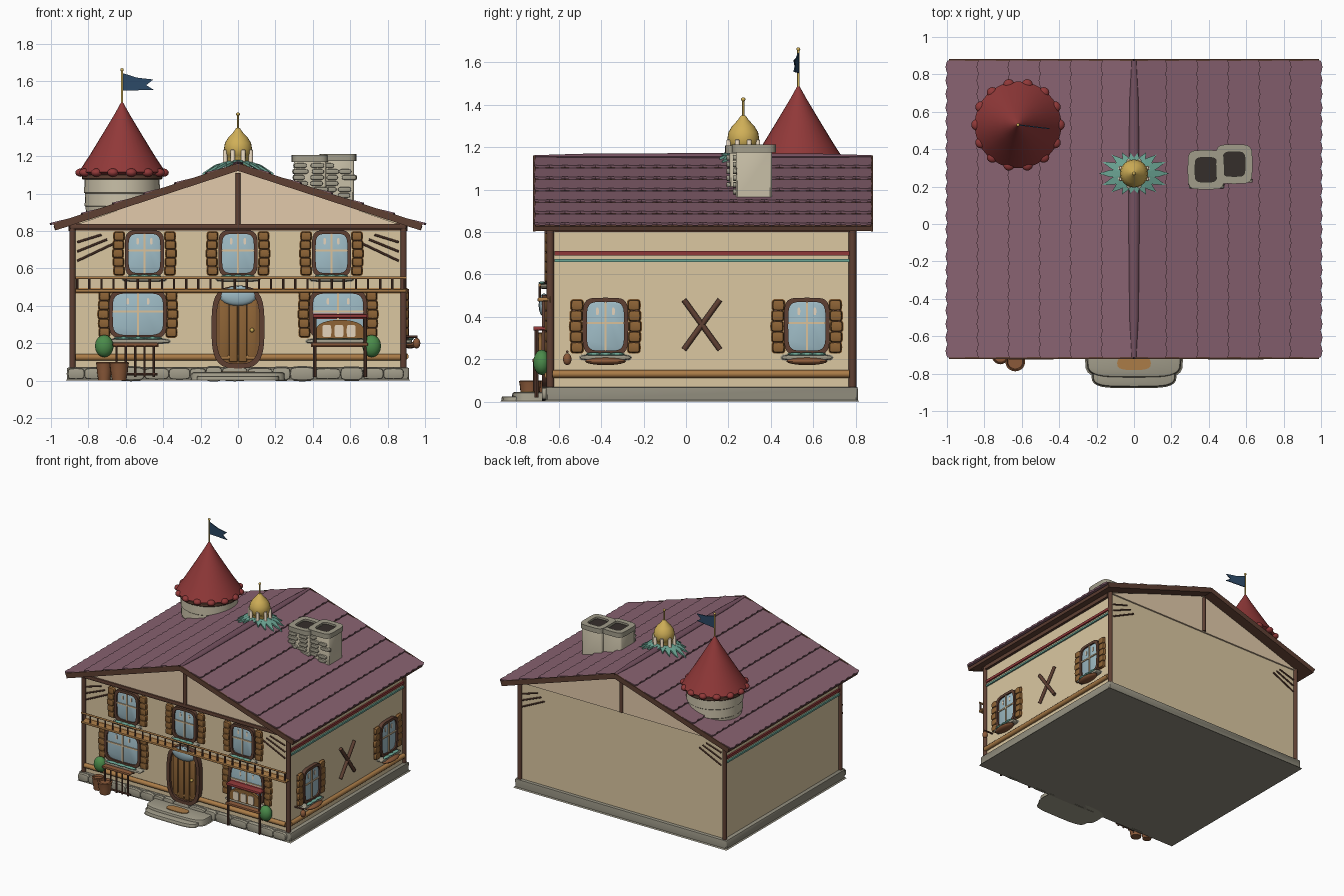
import bpy, bmesh, math, random
from mathutils import Matrix, Vector

if "Cube" in bpy.data.objects:
    bpy.data.objects.remove(bpy.data.objects["Cube"])
random.seed(4)
MATS = {}
PAL = dict(wall='dac6a0', gable='e2c9a9', beam='5f4236', shutter='8d6439', log='a97b49', glass='9dbac4',
           mull='d9c09a', stone='a09b89', tower='c6bda5', red='8f3b3b', roof='876270', ridge='745260',
           gold='cfae58', teal='6ba493', navy='2f4a66', green='4c8a4c', door='7d5835', dark='38322f',
           basket='8a5a3c', cream='e4d3bb', base='8f8b7c')

def mat(c):
    if c not in MATS:
        m = bpy.data.materials.new(c)
        m.diffuse_color = [(int(PAL[c][i:i+2], 16) / 255) ** 2.2 for i in (0, 2, 4)] + [1]
        m.use_nodes = True
        m.node_tree.nodes["Principled BSDF"].inputs["Base Color"].default_value = m.diffuse_color
        MATS[c] = m
    return MATS[c]

def finish(name, bm, col, angle=40):
    bmesh.ops.recalc_face_normals(bm, faces=bm.faces)
    me = bpy.data.meshes.new(name)
    bm.to_mesh(me); bm.free()
    me.polygons.foreach_set('use_smooth', [True] * len(me.polygons))
    me.set_sharp_from_angle(angle=math.radians(angle))
    me.materials.append(mat(col))
    ob = bpy.data.objects.new(name, me)
    bpy.context.collection.objects.link(ob)
    return ob

def frame(u, v, d, o):
    return Matrix((u, v, d)).transposed().to_4x4() if o is None else Matrix.Translation(o) @ Matrix((u, v, d)).transposed().to_4x4()

FRONT = frame((1, 0, 0), (0, 0, 1), (0, -1, 0), (0, -.64, 0))
BACK = frame((-1, 0, 0), (0, 0, 1), (0, 1, 0), (0, .785, 0))
RIGHT = frame((0, 1, 0), (0, 0, 1), (1, 0, 0), (.885, 0, 0))
LEFT = frame((0, -1, 0), (0, 0, 1), (-1, 0, 0), (-.885, 0, 0))
UP = Matrix()

def loft(name, loops, col, F=UP, closed=True, bevel=0):
    """Joins equal-length loops; caps the ends, or closes them into a ring."""
    bm = bmesh.new()
    L = [[bm.verts.new(F @ Vector(p)) for p in lp] for lp in loops]
    n = len(L[0])
    for a, b in list(zip(L, L[1:])) + ([] if closed else [(L[-1], L[0])]):
        for i in range(n):
            bm.faces.new((a[i], a[(i+1) % n], b[(i+1) % n], b[i]))
    if closed:
        bm.faces.new(L[0]); bm.faces.new(L[-1])
    if bevel:
        bm.normal_update()
        es = [e for e in bm.edges if e.calc_face_angle(0) > .7]
        bmesh.ops.bevel(bm, geom=es, offset=bevel, segments=2, profile=.5, affect='EDGES')
    return finish(name, bm, col)

def panel(name, pts, d0, d1, col, F=UP, bevel=0):
    return loft(name, [[(u, v, d) for u, v in pts] for d in (d0, d1)], col, F, True, bevel)

def rect(u0, u1, v0, v1):
    return [(u0, v0), (u1, v0), (u1, v1), (u0, v1)]

def oval(u, v, a, b, n=4, N=28):
    out = []
    for i in range(N):
        c, s = math.cos(2*math.pi*i/N), math.sin(2*math.pi*i/N)
        out.append((u + a*math.copysign(abs(c)**(2/n), c), v + b*math.copysign(abs(s)**(2/n), s)))
    return out

def ring(name, u, v, a, b, t, d0, d1, col, F=UP, n=4):
    o, i = oval(u, v, a, b, n), oval(u, v, a-t, b-t, n)
    loft(name, [[(*p, d) for p in q] for q, d in ((o, d0), (o, d1), (i, d1), (i, d0))], col, F, False)

def rod(name, p, q, r, col, r2=None, F=UP, N=10):
    p, q = F @ Vector(p), F @ Vector(q)
    bm = bmesh.new()
    M = Matrix.Translation((p+q)/2) @ (q-p).to_track_quat('Z', 'Y').to_matrix().to_4x4()
    bmesh.ops.create_cone(bm, cap_ends=True, segments=N, radius1=r, radius2=r if r2 is None else r2, depth=(q-p).length, matrix=M)
    return finish(name, bm, col)

def ball(name, c, s, col, F=UP):
    bm = bmesh.new()
    bmesh.ops.create_uvsphere(bm, u_segments=16, v_segments=10, radius=1, matrix=F @ Matrix.Translation(c) @ Matrix.Diagonal((*s, 1)))
    return finish(name, bm, col)

def lathe(name, prof, x, y, col, N=32):
    loft(name, [[(x+r*math.cos(2*math.pi*i/N), y+r*math.sin(2*math.pi*i/N), z) for i in range(N)] for r, z in prof], col)

# walls, gables and plinth
panel('house_walls', [(-.885, .06), (.885, .06), (.885, .84), (0, 1.13), (-.885, .84)], -1.425, 0, 'wall', FRONT)
panel('plinth', rect(-.915, .915, -.66, .81), 0, .07, 'base', UP, .008)
for F in (FRONT, BACK):
    panel('gable_panel', [(-.89, .825), (.89, .825), (0, 1.135)], 0, .012, 'gable', F)
    rod('gable_post', (0, .83, .012), (0, 1.11, .012), .015, 'beam', None, F)
    for s in (-1, 1):
        rod('corner_post', (s*.885, .07, 0), (s*.885, .84, 0), .018, 'beam', None, F)
        for k in range(3):
            rod('corner_brace', (s*.86, .64+.05*k, .008), (s*(.67+.03*k), .73+.025*k, .008), .006, 'beam', None, F, 6)
panel('gable_beam', rect(-.9, .9, .81, .838), 0, .025, 'beam', FRONT, .006)
rod('front_log', (-.87, .125, .01), (.87, .125, .01), .018, 'log', None, FRONT)
rod('side_log', (-.63, .13, .01), (.77, .13, .01), .018, 'log', None, RIGHT)
for F, m in ((RIGHT, 1), (LEFT, -1)):
    a, b = sorted((-.62*m, .77*m))
    panel('red_band', rect(a, b, .69, .71), 0, .012, 'red', F)
    panel('teal_band', rect(a, b, .658, .672), 0, .012, 'teal', F)
    panel('eave_beam', rect(a, b, .8, .83), 0, .02, 'beam', F)

# foundation stones along the front
x = -.91
while x < .88:
    w = min(random.uniform(.07, .15), .915-x)
    panel('foundation_stone', oval(x+w/2, .037, w/2, random.uniform(.028, .036), 4, 16), .01, .04, 'stone', FRONT, .006)
    x += w

# roof: slabs, six scalloped tile rows per side, barge boards, ridge
S = Vector((.995, 0, -.325)); LEN = S.length; S.normalize()
for m in (-1, 1):
    down = Vector((S.x*m, 0, S.z))
    nrm = Vector((-S.z*m, 0, S.x))
    F = frame((0, 1, 0), down, nrm, (0, 0, 1.148))
    panel('roof_slab', rect(-.71, .875, 0, LEN-.01), -.022, 0, 'beam', F)
    for k in range(6):
        t = LEN/6
        tilt = frame((0, 1, 0), (down*t + nrm*.014).normalized(), nrm, Vector((0, 0, 1.148)) + down*t*k)
        low = [(-.715+1.59*j/132, t-.004+.01*abs(math.sin(math.pi*j/6))) for j in range(133)]
        panel('roof_tile_row', [(.875, 0), (-.715, 0)] + low, -.004, .008, 'roof', tilt)
    for y0, y1 in ((-.722, -.71), (.872, .882)):
        panel('barge_board', rect(y0, y1, 0, LEN-.012), -.025, .014, 'beam', F)
loft('ridge_cap', [[(r*math.cos(a*math.pi/5), y, 1.155+.6*r*math.sin(a*math.pi/5)) for a in range(10)]
     for y, r in ((-.715, .012), (-.5, .024), (.08, .03), (.66, .024), (.875, .012))], 'ridge')

# tower with scalloped cone roof and pennant
TX, TY = -.62, .53
lathe('tower_wall', [(.19, .85), (.195, .93), (.2, .935), (.197, 1.0), (.203, 1.005), (.2, 1.1)], TX, TY, 'tower')
lathe('tower_collar', [(.21, 1.075), (.215, 1.08), (.215, 1.1), (.2, 1.105)], TX, TY, 'beam')
lathe('tower_roof', [(.2, 1.1), (.232, 1.115), (.17, 1.21), (.1, 1.325), (.04, 1.425), (.004, 1.49)], TX, TY, 'red')
for i in range(14):
    a = 2*math.pi*i/14
    ball('roof_scallop', (TX+.22*math.cos(a), TY+.22*math.sin(a), 1.112), (.03, .03, .022), 'red')
rod('flag_pole', (TX, TY, 1.46), (TX, TY, 1.66), .006, 'gold')
ball('pole_tip', (TX, TY, 1.662), (.009,)*3, 'gold')
FL = frame((.992, -.12, 0), (0, 0, 1), (-.12, -.992, 0), (TX, TY, 0))
panel('pennant', [(0, 1.55), (.17, 1.555), (.13, 1.58), (.168, 1.61), (.08, 1.62), (0, 1.645)], -.003, .003, 'navy', FL)

# golden onion dome on the ridge with a fan of leaves
lathe('dome_base', [(.06, 1.13), (.06, 1.19), (.066, 1.2)], 0, .27, 'gold', 24)
lathe('onion_dome', [(.055, 1.19), (.07, 1.21), (.075, 1.24), (.07, 1.27), (.052, 1.3), (.028, 1.325), (.01, 1.35)], 0, .27, 'gold', 24)
rod('dome_spire', (0, .27, 1.34), (0, .27, 1.425), .005, 'gold')
ball('spire_ball', (0, .27, 1.425), (.01,)*3, 'gold')
for i in range(8):
    a = math.pi*i/4 + math.pi/8
    panel('dome_arch', oval(.074*math.cos(a), .27+.074*math.sin(a), .012, .012, 2, 10), 1.165, 1.235, 'cream', UP, .004)
for i in range(18):
    a = 2*math.pi*i/18
    c, s = math.cos(a), math.sin(a)
    R = .11+.08*abs(c)**2
    tx = R*c
    p = [(-s*w+c*r, .27+c*w+s*r, z) for r, w, z in ((.03, -.012, 1.178), (R*.65, -.02, 1.182-.23*abs(.65*tx)),
         (R, 0, 1.172-.33*abs(tx)), (R*.65, .02, 1.182-.23*abs(.65*tx)), (.03, .012, 1.178))]
    loft('fan_leaf', [[(x, y, z-.012) for x, y, z in p], p], 'teal')

# twin chimney
for cx, cy, w, h in ((.385, .29, .085, 1.185), (.535, .32, .085, 1.19)):
    panel('chimney_stack', rect(cx-w, cx+w, cy-w, cy+w), .95, h, 'tower', UP, .008)
    ring('chimney_cap', cx, cy, .098, .105, .04, h-.015, h+.022, 'stone', UP, 5)
    panel('chimney_flue', oval(cx, cy, .06, .066, 5), h-.01, h+.008, 'dark')
    for r in range(6):
        for k in range(2):
            if random.random() < .85:
                u = cx-.045+.09*k+random.uniform(-.015, .015)
                panel('chimney_stone', oval(u, .99+.032*r, random.uniform(.03, .042), .013, 4, 12), -.005, .014, 'stone',
                      frame((1, 0, 0), (0, 0, 1), (0, -1, 0), (0, cy-w, 0)), .004)

# windows with shutters
def window(F, u, z, a, b, off, box=False):
    ring('window_frame', u, z, a, b, .02, 0, .028, 'beam', F, 5)
    panel('window_glass', oval(u, z, a-.018, b-.018, 5), 0, .018, 'glass', F, .006)
    panel('window_mullion', rect(u-.005, u+.005, z-b+.02, z+b-.02), .015, .025, 'mull', F)
    panel('window_crossbar', rect(u-a+.02, u+a-.02, z+.01, z+.02), .015, .025, 'mull', F)
    for s in (-1, 1):
        panel('glass_glint', oval(u+s*a*.35, z+b*.52, .007, .018, 3, 10), .017, .021, 'cream', F)
        panel('shutter_back', rect(u+s*off-.02, u+s*off+.02, z-b*.88, z+b*.9), 0, .014, 'beam', F)
        for k in range(5):
            h = b*1.84/5
            v = z-b*.92+h*(k+.5)
            panel('shutter_slat', oval(u+s*(off-.003*abs(k-2)), v, .027, h*.48, 5, 16), .005, .026, 'shutter', F, .006)
    panel('window_sill', oval(u, z-b-.012, a*1.1, .011, 4), 0, .045, 'stone', F, .005)
    for k in (-1, 0, 1):
        ball('sill_leaf', (u+k*a*.5, z-b+.004, .04), (a*.35, .008, .015), 'teal', F)
    if box:
        ball('flower_box', (u, z-b-.03, .035), (a*.9, .018, .04), 'basket', F)

for u in (-.5, 0, .5):
    window(FRONT, u, .68, .105, .125, .142)
for s in (-1, 1):
    window(FRONT, s*.535, .355, .155, .132, .185)
for u in (-.38, .57):
    window(RIGHT, u, .355, .108, .135, .14, True)
for s in (-1, 1):
    rod('cross_brace', (.075-s*.085, .245, .01), (.075+s*.085, .48, .01), .013, 'beam', None, RIGHT)
rod('lantern_bracket', (-.56, .235, 0), (-.56, .235, .075), .006, 'beam', None, RIGHT)
ball('lantern', (-.56, .2, .07), (.02, .028, .02), 'basket', RIGHT)

# door with fanlight, steps and mat
ring('door_frame', 0, .285, .142, .22, .026, 0, .04, 'beam', FRONT, 3.2)
panel('door_leaf', oval(0, .285, .12, .197, 3.2), 0, .022, 'door', FRONT)
for k in range(4):
    u = -.075+.05*k
    t = .16 if abs(u) > .05 else .185
    panel('door_plank', rect(u-.022, u+.022, .285-t, .285+t), .015, .03, 'shutter', FRONT, .004)
ball('door_fanlight', (0, .455, .03), (.1, .055, .025), 'glass', FRONT)
ball('door_knob', (.075, .27, .04), (.012,)*3, 'gold', FRONT)
panel('upper_step', oval(0, -.72, .25, .1, 4), 0, .045, 'stone', UP, .012)
panel('lower_step', oval(0, -.8, .22, .07, 4), 0, .025, 'stone', UP, .008)
panel('door_mat', oval(0, -.745, .09, .036, 3), .04, .05, 'log')

# balcony rail
panel('balcony_floor', rect(-.87, .9, .472, .49), 0, .06, 'log', FRONT, .005)
rod('balcony_rail', (-.87, .55, .05), (.9, .55, .05), .007, 'log', None, FRONT)
for i in range(28):
    rod('baluster', (-.86+i*.0648, .485, .05), (-.86+i*.0648, .55, .05), .006, 'beam', None, FRONT, 8)

# bench, baskets and bushes on the left; notice stall on the right
panel('bench_top', rect(-.67, -.43, .185, .203), .03, .085, 'basket', FRONT, .005)
for i in range(5):
    rod('bench_leg', (-.65+i*.05, .02, .075), (-.65+i*.05, .19, .075), .006, 'beam', None, FRONT, 8)
rod('bench_foot', (-.67, .035, .075), (-.43, .035, .075), .007, 'beam', None, FRONT, 8)
for bx, by, s in ((-.635, -.735, 1), (-.715, -.705, .85)):
    lathe('basket', [(.038*s, .002), (.046*s, .05), (.05*s, .085), (.053*s, .095), (.045*s, .1), (.04*s, .085)], bx, by, 'basket', 20)
for s in (-1, 1):
    ball('bush', (s*.715, .185, .04), (.05, .06, .04), 'green', FRONT)
for u in (.41, .68):
    rod('stall_post', (u, .02, .065), (u, .345, .065), .009, 'beam', None, FRONT, 8)
panel('stall_table', rect(.395, .695, .185, .203), .02, .085, 'basket', FRONT, .005)
panel('stall_awning', rect(.4, .69, .335, .355), .02, .08, 'red', FRONT, .005)
arch = [(.545+.13*math.cos(math.pi*i/12), .25+.075*math.sin(math.pi*i/12)**.6) for i in range(13)]
panel('notice_board', [(.415, .225), (.675, .225)] + arch, .04, .06, 'shutter', FRONT)
for i in range(3):
    panel('notice_sheet', oval(.475+.065*i, .265, .024, .033, 5, 16), .058, .066, 'cream', FRONT)
